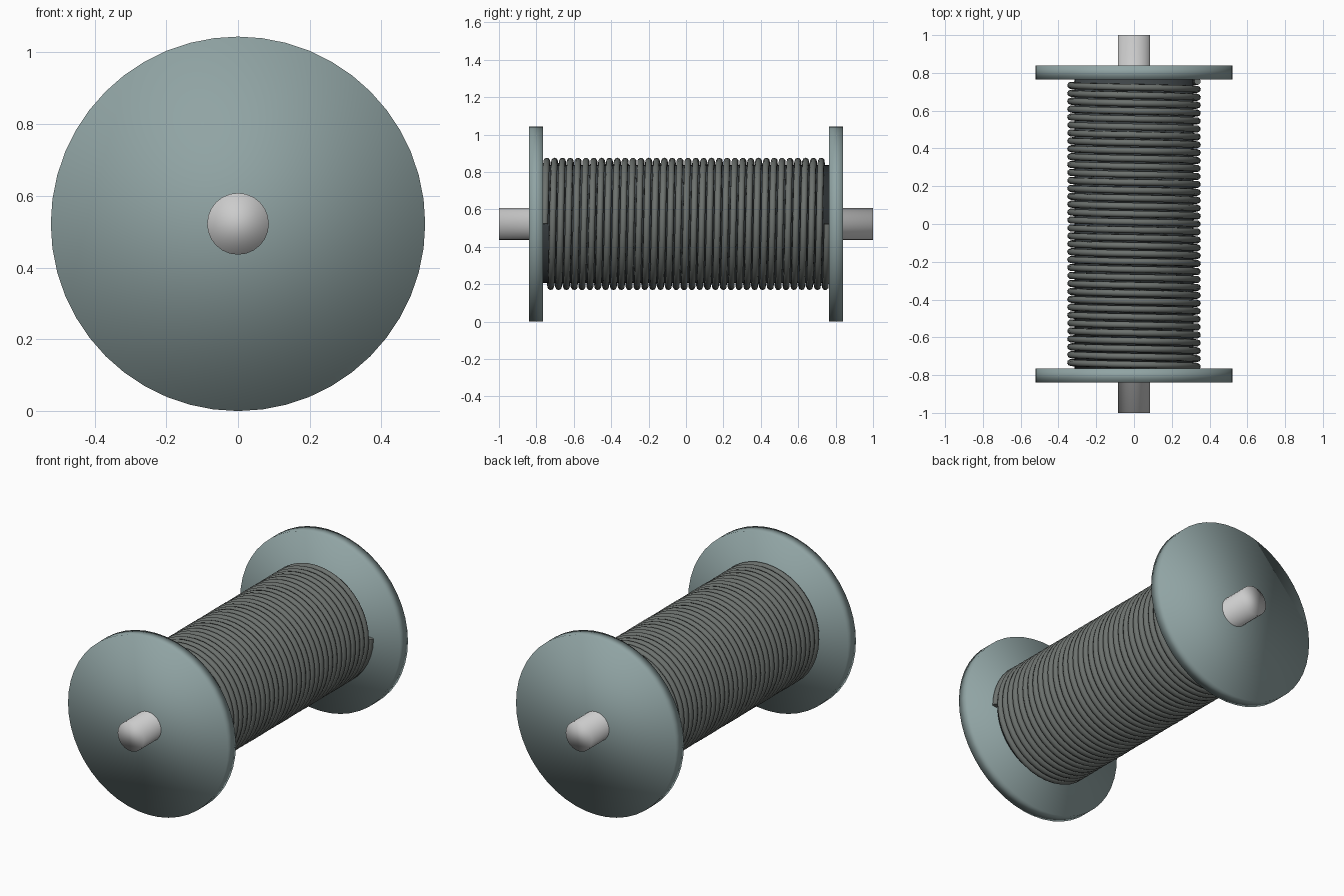
import bpy
import math

if "Cube" in bpy.data.objects:
    bpy.data.objects.remove(bpy.data.objects["Cube"])

ZC = 0.522  # height of the spool axis


def material(name, rgb):
    m = bpy.data.materials.new(name)
    m.diffuse_color = (*rgb, 1.0)
    m.use_nodes = True
    m.node_tree.nodes["Principled BSDF"].inputs["Base Color"].default_value = m.diffuse_color
    return m


teal = material("teal_paint", (0.28, 0.37, 0.37))
dark = material("dark_metal", (0.05, 0.06, 0.065))
cable_grey = material("cable_grey", (0.15, 0.165, 0.155))


def cylinder(name, radius, y0, y1, sides, mat=None):
    """Cylinder lying along y between y0 and y1, smooth shaded."""
    bpy.ops.mesh.primitive_cylinder_add(
        vertices=sides, radius=radius, depth=y1 - y0,
        location=(0, (y0 + y1) / 2, ZC), rotation=(math.pi / 2, 0, 0))
    ob = bpy.context.object
    ob.name = name
    if mat:
        ob.data.materials.append(mat)
    bpy.ops.object.shade_smooth()
    return ob


# Core parts
cylinder("axle", 0.086, -1.0, 1.0, 24)
cylinder("drum", 0.315, -0.77, 0.77, 48, dark)

# End discs
cylinder("front_flange", 0.522, -0.84, -0.765, 48, teal)
cylinder("back_flange", 0.522, 0.765, 0.84, 48, teal)

# Wound cable: helix starting and ending on the +x side
TURNS, STEPS, R, Y0 = 36, 40, 0.336, -0.755
curve = bpy.data.curves.new("cable", 'CURVE')
curve.dimensions = '3D'
curve.bevel_depth = 0.018
curve.bevel_resolution = 2
curve.use_fill_caps = True
n = TURNS * STEPS
spline = curve.splines.new('POLY')
spline.points.add(n)
for i, p in enumerate(spline.points):
    a = 2 * math.pi * i / STEPS
    p.co = (R * math.cos(a), Y0 - 2 * Y0 * i / n, ZC + R * math.sin(a), 1)
cable = bpy.data.objects.new("cable", curve)
bpy.context.collection.objects.link(cable)
curve.materials.append(cable_grey)

bpy.ops.object.select_all(action='DESELECT')
cable.select_set(True)
bpy.context.view_layer.objects.active = cable
bpy.ops.object.convert(target='MESH')
bpy.ops.object.shade_smooth_by_angle(angle=math.radians(60))
